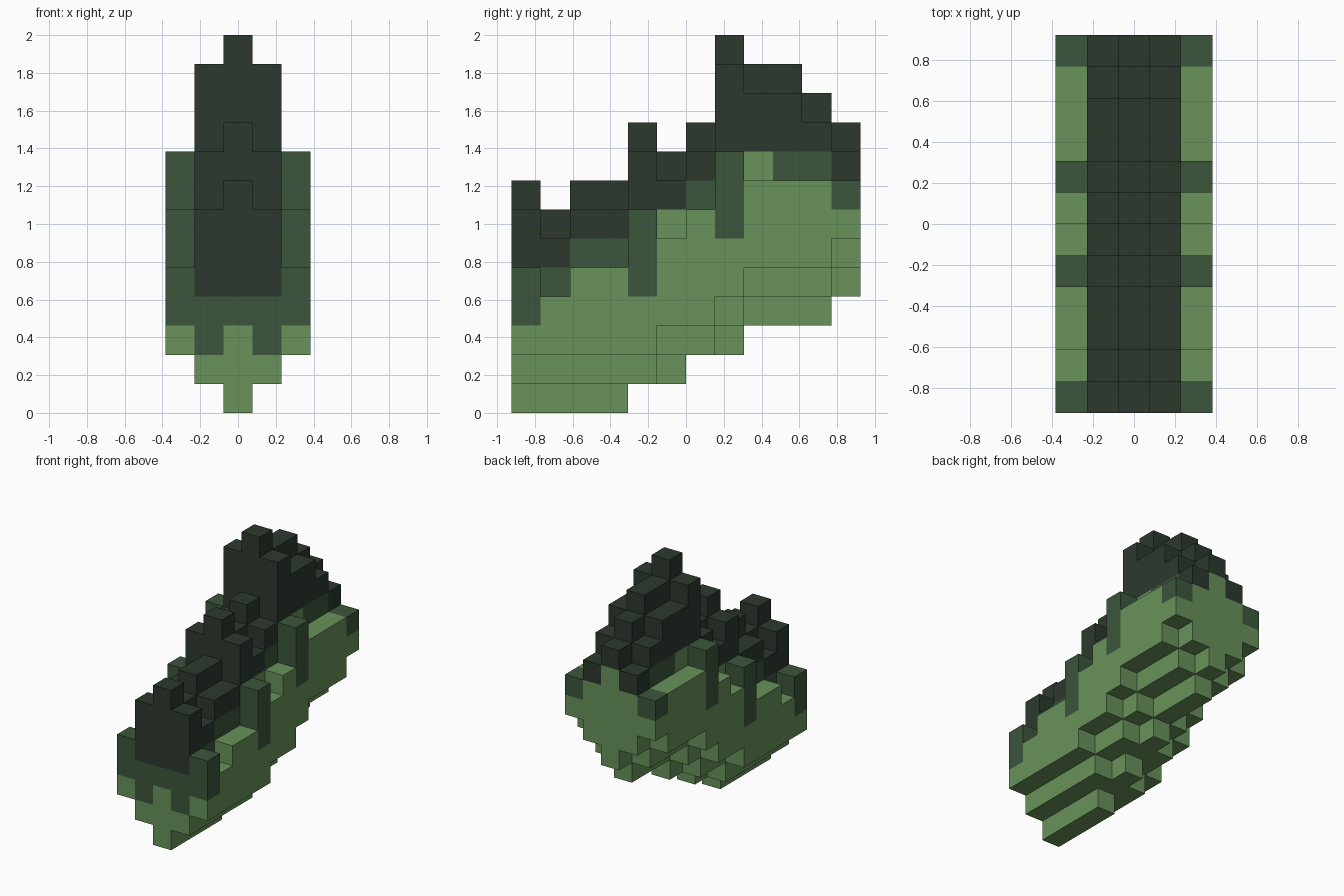
import bpy, bmesh
from mathutils import Vector

cube = bpy.data.objects.get("Cube")
if cube:
    bpy.data.objects.remove(cube, do_unlink=True)

U = 2 / 13                      # edge of one block
ROWS = 12                       # blocks from front to back

# Each ring is one distance from the centre line, listed front to back:
# first block, top, where the middle green starts, where the dark green starts
RINGS = {
    0: dict(bottom=[0, 0, 0, 0, 1, 1, 2, 2, 3, 3, 3, 4],
            top=[8, 7, 8, 8, 10, 9, 10, 13, 12, 12, 11, 10],
            mid=[3, 5, 6, 6, 7, 7, 8, 9, 9, 9, 9, 9],
            dark=[4, 5, 6, 6, 7, 7, 8, 9, 9, 9, 9, 9]),
    1: dict(bottom=[1, 1, 1, 1, 1, 2, 2, 3, 4, 4, 4, 5],
            top=[7, 6, 7, 7, 9, 8, 9, 12, 11, 11, 10, 9],
            mid=[2, 4, 5, 5, 7, 7, 7, 9, 9, 8, 8, 8],
            dark=[4, 5, 6, 6, 7, 7, 8, 9, 9, 9, 9, 8]),
    2: dict(bottom=[2, 2, 2, 2, 2, 3, 3, 4, 5, 5, 5, 6],
            top=[5, 4, 5, 5, 7, 6, 7, 9, 8, 8, 8, 8],
            mid=[3, 9, 9, 9, 4, 9, 9, 6, 9, 9, 9, 7],
            dark=[20] * ROWS),
}

# Fill the block grid, mirrored across the centre line
blocks = {}
for x in range(-2, 3):
    ring = RINGS[abs(x)]
    for y in range(ROWS):
        for z in range(ring["bottom"][y], ring["top"][y]):
            blocks[x, y, z] = (z >= ring["mid"][y]) + (z >= ring["dark"][y])


def linear(c):
    c /= 255
    return c / 12.92 if c <= 0.04045 else ((c + 0.055) / 1.055) ** 2.4


def material(name, rgb):
    mat = bpy.data.materials.new(name)
    mat.use_nodes = True
    colour = [linear(c) for c in rgb] + [1]
    mat.diffuse_color = colour
    bsdf = mat.node_tree.nodes["Principled BSDF"]
    bsdf.inputs["Base Color"].default_value = colour
    bsdf.inputs["Roughness"].default_value = 0.9
    return mat


def build_part(name, shade, mat):
    """Skin the open sides of every block of one shade, merged into flat panels."""
    bm = bmesh.new()
    for (x, y, z), s in blocks.items():
        if s != shade:
            continue
        centre = Vector((x, y + 0.5 - ROWS / 2, z + 0.5))
        for axis in range(3):
            for sign in (-1, 1):
                step = [0, 0, 0]
                step[axis] = sign
                if (x + step[0], y + step[1], z + step[2]) in blocks:
                    continue
                n, a, b = Vector(step), Vector((0, 0, 0)), Vector((0, 0, 0))
                a[(axis + 1) % 3] = 0.5
                b[(axis + 2) % 3] = 0.5 * sign
                corners = (-a - b, a - b, a + b, -a + b)
                bm.faces.new([bm.verts.new((centre + n / 2 + c) * U) for c in corners])
    bmesh.ops.remove_doubles(bm, verts=bm.verts, dist=0.001)
    bmesh.ops.dissolve_limit(bm, angle_limit=0.01, verts=bm.verts, edges=bm.edges)
    mesh = bpy.data.meshes.new(name)
    bm.to_mesh(mesh)
    bm.free()
    mesh.materials.append(mat)
    bpy.context.collection.objects.link(bpy.data.objects.new(name, mesh))


# Pale underside, drips along the flanks, dark crest on top
build_part("underside", 0, material("light green", (104, 146, 90)))
build_part("side_drips", 1, material("mid green", (60, 86, 60)))
build_part("top_crest", 2, material("dark green", (44, 57, 45)))
